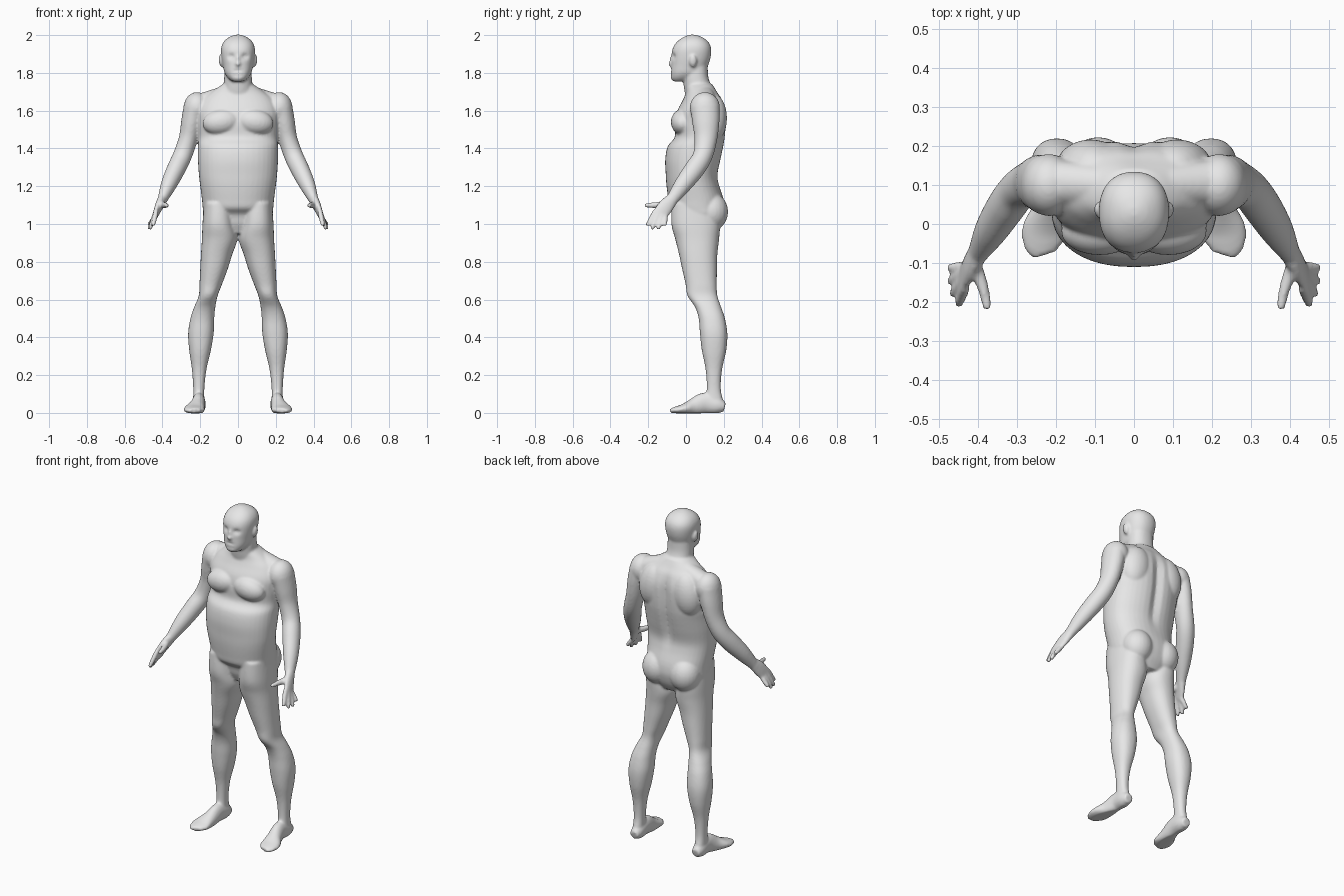
import bpy, bmesh, math
from mathutils import Vector, Matrix

bm = bmesh.new()
SEG = 40


def dense(rows, steps=6):
    """Catmull-Rom interpolation through rows of numbers."""
    out = []
    n = len(rows)
    for i in range(n - 1):
        p0, p1, p2, p3 = (rows[max(i - 1, 0)], rows[i], rows[i + 1], rows[min(i + 2, n - 1)])
        for k in range(steps):
            t = k / steps
            out.append([0.5 * (2 * b + (c - a) * t + (2 * a - 5 * b + 4 * c - d) * t * t
                               + (3 * b - a - 3 * c + d) * t ** 3)
                        for a, b, c, d in zip(p0, p1, p2, p3)])
    out.append(list(rows[-1]))
    return out


def skin(rings):
    """Close a list of point rings into a solid."""
    vs = [[bm.verts.new(p) for p in ring] for ring in rings]
    for a, b in zip(vs, vs[1:]):
        for j in range(len(a)):
            k = (j + 1) % len(a)
            bm.faces.new((a[j], a[k], b[k], b[j]))
    bm.faces.new(vs[0][::-1])
    bm.faces.new(vs[-1])


def unit(j, power):
    a = 2 * math.pi * j / SEG
    c, s = math.cos(a), math.sin(a)
    return (math.copysign(abs(c) ** (2 / power), c), math.copysign(abs(s) ** (2 / power), s))


def loft(rows, sides=(1,), power=2.25, shape=None):
    """Level rings given as z, x0, x1, y0, y1."""
    for s in sides:
        rings = []
        for z, x0, x1, y0, y1 in dense(rows):
            ring = []
            for j in range(SEG):
                u, v = unit(j, power)
                p = Vector(((x0 + x1) / 2 + u * (x1 - x0) / 2, (y0 + y1) / 2 + v * (y1 - y0) / 2, z))
                if shape:
                    shape(p, v)
                p.x *= s
                ring.append(p)
            rings.append(ring)
        skin(rings)


def tube(rows, floor=-9):
    """Mirrored pair of limbs along a path of x, y, z, side radius, other radius."""
    pts = dense(rows)
    for s in (1, -1):
        rings = []
        for i, (x, y, z, a, b) in enumerate(pts):
            t = (Vector(pts[min(i + 1, len(pts) - 1)][:3]) - Vector(pts[max(i - 1, 0)][:3])).normalized()
            side = Vector((1, 0, 0))
            side = (side - t * side.dot(t)).normalized()
            up = t.cross(side)
            ring = []
            for j in range(SEG):
                u, v = unit(j, 2)
                p = Vector((x, y, z)) + side * a * u + up * b * v
                ring.append(Vector((p.x * s, p.y, max(p.z, floor))))
            rings.append(ring)
        skin(rings)


def blob(x, y, z, rx, ry, rz, tilt=0):
    """Ellipsoid, mirrored when off centre."""
    for s in ((1, -1) if x else (1,)):
        m = (Matrix.Translation((x * s, y, z)) @ Matrix.Rotation(tilt * s, 4, 'Y')
             @ Matrix.Diagonal((rx, ry, rz, 1)))
        bmesh.ops.create_uvsphere(bm, u_segments=24, v_segments=16, radius=1, matrix=m)


# Torso with a groove along the spine
def spine(p, v):
    if v > 0:
        depth = 0.022 * math.exp(-((p.z - 1.45) / 0.2) ** 4)
        p.y -= depth * math.exp(-(p.x / 0.03) ** 2)


torso = [(0.95, 0.10, -0.01, 0.16), (1.0, 0.16, -0.035, 0.19), (1.05, 0.182, -0.05, 0.205),
         (1.085, 0.187, -0.083, 0.207), (1.13, 0.191, -0.093, 0.2), (1.2, 0.2, -0.103, 0.178),
         (1.26, 0.207, -0.107, 0.17), (1.34, 0.212, -0.11, 0.187), (1.41, 0.212, -0.097, 0.202),
         (1.46, 0.21, -0.06, 0.21), (1.53, 0.215, -0.058, 0.215), (1.6, 0.218, -0.045, 0.212),
         (1.66, 0.19, -0.015, 0.192), (1.70, 0.14, 0.0, 0.165), (1.74, 0.08, 0.0, 0.14)]
loft([(z, -r, r, a, b) for z, r, a, b in torso], shape=spine)
blob(0.088, -0.018, 1.54, 0.1, 0.062, 0.068, 0.15)       # chest muscles
blob(0.11, 0.145, 1.56, 0.09, 0.072, 0.13, -0.15)        # shoulder blades
blob(0.092, 0.135, 1.065, 0.088, 0.088, 0.1)             # buttocks
tube([(0.03, 0.095, 1.695, 0.05, 0.05), (0.11, 0.1, 1.668, 0.05, 0.055),
      (0.2, 0.105, 1.635, 0.055, 0.06)])                 # sloping shoulders

# Neck
loft([(1.66, -0.09, 0.09, -0.0, 0.17), (1.73, -0.076, 0.076, -0.012, 0.135),
      (1.78, -0.073, 0.073, -0.015, 0.118), (1.85, -0.07, 0.07, -0.01, 0.115)])


# Head with eye sockets and a mouth line
def face(p, v):
    if v < 0:
        p.y += 0.016 * math.exp(-((abs(p.x) - 0.035) / 0.017) ** 2 - ((p.z - 1.887) / 0.014) ** 2)
        p.y += 0.007 * math.exp(-(p.x / 0.028) ** 4 - ((p.z - 1.812) / 0.006) ** 2)
        p.y += 0.006 * math.exp(-(p.x / 0.03) ** 4 - ((p.z - 1.788) / 0.006) ** 2)


head = [(1.755, 0.03, -0.068, 0.01), (1.772, 0.052, -0.08, 0.06), (1.80, 0.071, -0.082, 0.1),
        (1.84, 0.08, -0.079, 0.117), (1.88, 0.087, -0.078, 0.13), (1.92, 0.09, -0.073, 0.134),
        (1.95, 0.084, -0.06, 0.127), (1.975, 0.067, -0.036, 0.107), (1.993, 0.04, -0.006, 0.077),
        (2.002, 0.014, 0.02, 0.045)]
loft([(z, -r, r, a, b) for z, r, a, b in head], shape=face)
blob(0, -0.077, 1.848, 0.016, 0.017, 0.014)              # nose tip
blob(0, -0.072, 1.868, 0.01, 0.014, 0.03)                # nose bridge
blob(0.09, 0.037, 1.862, 0.012, 0.02, 0.032, 0.15)       # ears

# Arms
blob(0.218, 0.1, 1.615, 0.07, 0.08, 0.083)               # shoulder caps
tube([(0.228, 0.1, 1.62, 0.06, 0.077), (0.245, 0.105, 1.54, 0.056, 0.072),
      (0.264, 0.105, 1.45, 0.05, 0.06), (0.295, 0.088, 1.36, 0.05, 0.052),
      (0.328, 0.045, 1.29, 0.049, 0.053), (0.366, -0.015, 1.21, 0.042, 0.046),
      (0.398, -0.07, 1.135, 0.027, 0.033), (0.408, -0.085, 1.115, 0.024, 0.034)])

# Hands
tube([(0.398, -0.07, 1.135, 0.026, 0.032), (0.418, -0.105, 1.095, 0.021, 0.041),
      (0.437, -0.138, 1.05, 0.014, 0.041)])
fingers = [((0.433, -0.162, 1.068), (0.45, -0.207, 0.99)),
           ((0.437, -0.146, 1.058), (0.467, -0.182, 0.972)),
           ((0.438, -0.128, 1.048), (0.473, -0.147, 0.972)),
           ((0.436, -0.11, 1.04), (0.474, -0.112, 0.992))]
for a, b in fingers:
    tube([(*a, 0.014, 0.014), (*Vector(a).lerp(Vector(b), 0.6), 0.013, 0.013), (*b, 0.01, 0.01)])
tube([(0.41, -0.1, 1.105, 0.018, 0.02), (0.388, -0.16, 1.1, 0.015, 0.016),
      (0.375, -0.218, 1.098, 0.011, 0.011)])             # thumbs

# Legs
loft([(1.11, 0.03, 0.18, -0.075, 0.17), (1.0, 0.018, 0.188, -0.077, 0.18),
      (0.92, 0.004, 0.191, -0.057, 0.175), (0.84, 0.03, 0.196, -0.037, 0.166),
      (0.76, 0.055, 0.2, -0.02, 0.164), (0.68, 0.085, 0.204, -0.002, 0.163),
      (0.62, 0.108, 0.208, 0.008, 0.166), (0.56, 0.12, 0.232, 0.048, 0.186),
      (0.5, 0.126, 0.252, 0.067, 0.206), (0.42, 0.129, 0.264, 0.074, 0.219),
      (0.33, 0.144, 0.258, 0.084, 0.213), (0.23, 0.167, 0.244, 0.104, 0.191),
      (0.13, 0.178, 0.237, 0.11, 0.184), (0.06, 0.178, 0.238, 0.1, 0.197),
      (0.02, 0.18, 0.236, 0.1, 0.2)], sides=(1, -1))

# Feet
tube([(0.207, 0.205, 0.03, 0.025, 0.025), (0.207, 0.165, 0.04, 0.036, 0.045),
      (0.208, 0.1, 0.052, 0.035, 0.055), (0.217, 0.04, 0.032, 0.042, 0.045),
      (0.231, -0.015, 0.02, 0.056, 0.027), (0.232, -0.055, 0.015, 0.05, 0.018),
      (0.226, -0.078, 0.012, 0.032, 0.012)], floor=-0.002)

# Fuse every part into one smooth skin
bmesh.ops.recalc_face_normals(bm, faces=bm.faces)
mesh = bpy.data.meshes.new("body")
bm.to_mesh(mesh)
bm.free()
body = bpy.data.objects.new("body", mesh)
bpy.context.collection.objects.link(body)
grey = bpy.data.materials.new("light_grey")
grey.diffuse_color = (0.8, 0.8, 0.8, 1)
mesh.materials.append(grey)
remesh = body.modifiers.new("fuse", 'REMESH')
remesh.mode = 'VOXEL'
remesh.voxel_size = 0.007
remesh.use_smooth_shade = True
smooth = body.modifiers.new("soften", 'SMOOTH')
smooth.factor = 0.5
smooth.iterations = 5
